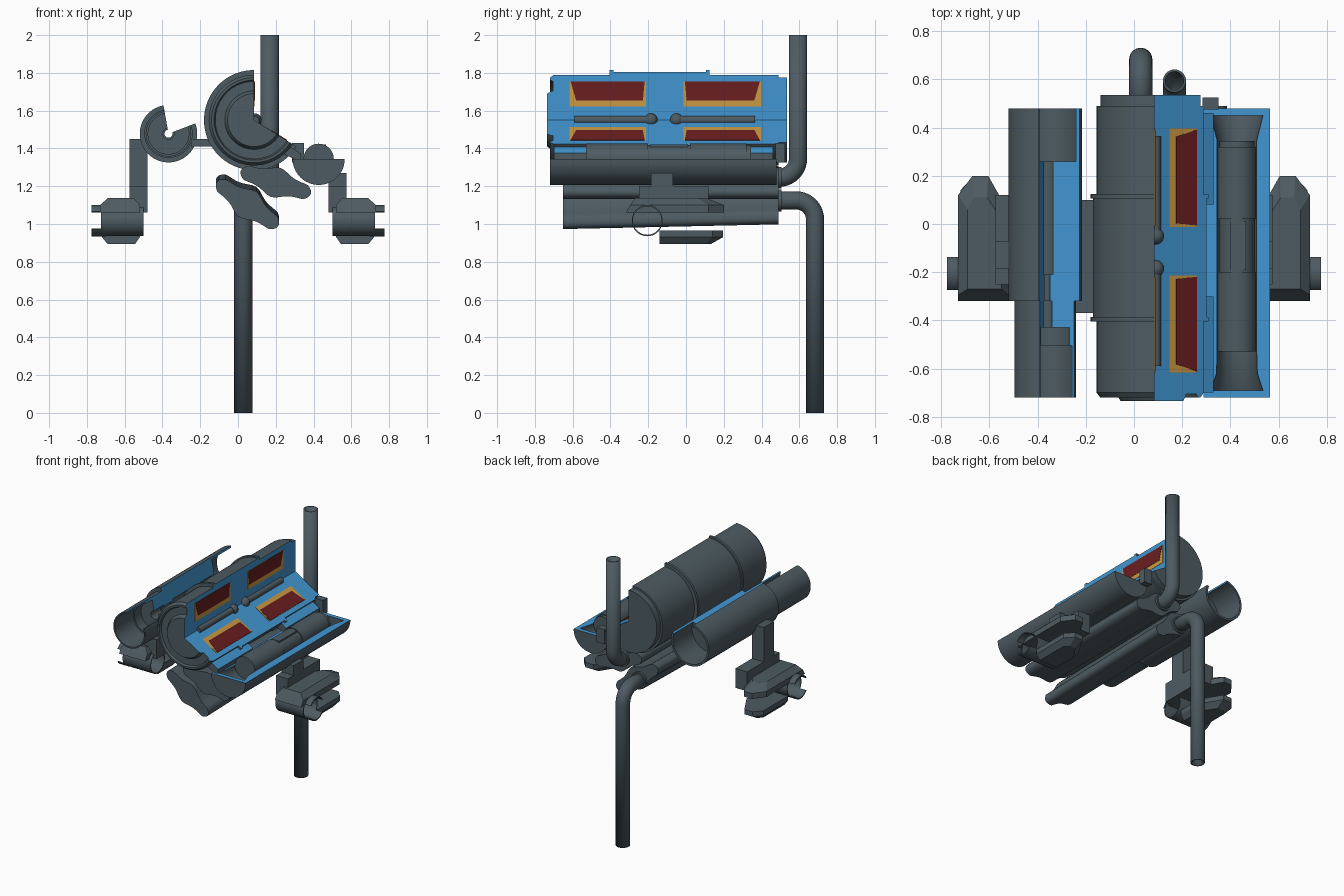
import bpy, bmesh, math
from math import sin, cos, pi, radians

if "Cube" in bpy.data.objects:
    bpy.data.objects.remove(bpy.data.objects["Cube"])


def material(name, rgb):
    m = bpy.data.materials.new(name)
    m.diffuse_color = (*rgb, 1)
    m.use_nodes = True
    m.node_tree.nodes["Principled BSDF"].inputs["Base Color"].default_value = m.diffuse_color
    return m


GREY = material("dark_grey_metal", (.075, .105, .122))
BLUE = material("blue_cut_face", (.054, .305, .645))
RED = material("dark_red_coil", (.145, .013, .014))
GOLD = material("gold_liner", (.60, .32, .055))


def finish(name, bm, mats=(GREY,), angle=35):
    bmesh.ops.remove_doubles(bm, verts=bm.verts, dist=1e-5)
    bmesh.ops.recalc_face_normals(bm, faces=bm.faces)
    me = bpy.data.meshes.new(name)
    bm.to_mesh(me)
    bm.free()
    for m in mats:
        me.materials.append(m)
    me.polygons.foreach_set("use_smooth", [True] * len(me.polygons))
    me.set_sharp_from_angle(angle=radians(angle))
    ob = bpy.data.objects.new(name, me)
    bpy.context.collection.objects.link(ob)
    return ob


def skin(bm, rings, closed_path=False, caps=True, mat=0):
    """Bridge closed rings of points, optionally capping both ends."""
    rs = [[bm.verts.new(p) for p in r] for r in rings]
    n = len(rs[0])
    pairs = list(zip(rs, rs[1:])) + ([(rs[-1], rs[0])] if closed_path else [])
    for a, b in pairs:
        for i in range(n):
            j = (i + 1) % n
            bm.faces.new((a[i], a[j], b[j], b[i]))
    if caps and not closed_path:
        for r in (rs[0], rs[-1]):
            bm.faces.new(r).material_index = mat


def revolve(name, outline, cu, cz, a0=0, a1=360, axis='y', s=1, steps=64):
    """Turn a closed (along, radius) outline; partial turns get blue caps."""
    full = abs(a1 - a0) >= 360
    n = max(6, int(steps * abs(a1 - a0) / 360))
    rings = []
    for k in range(n if full else n + 1):
        a = radians(a0 + (a1 - a0) * k / n)
        ring = []
        for t, r in outline:
            u, z = cu + r * cos(a), cz + r * sin(a)
            ring.append((u, t, z) if axis == 'y' else (s * t, u, z))
        rings.append(ring)
    bm = bmesh.new()
    skin(bm, rings, full, True, 1 if axis == 'y' else 0)
    return finish(name, bm, (GREY, BLUE))


def box(name, x, y, z, mat=GREY):
    bm = bmesh.new()
    skin(bm, [[(x[0], y[0], h), (x[1], y[0], h), (x[1], y[1], h), (x[0], y[1], h)] for h in z])
    return finish(name, bm, (mat,))


def loft(name, layers, s=1):
    """Stack (z, [(x, y)...]) outlines."""
    bm = bmesh.new()
    skin(bm, [[(s * x, y, z) for x, y in pts] for z, pts in layers])
    return finish(name, bm, angle=20)


# main cylinder with a wedge cut away
MX, MZ, CUTS = .085, 1.55, ((90, -1), (-32, 1))
revolve("main_cylinder", [
    (-.735, 0), (-.735, .14), (-.72, .15), (-.705, .155), (-.705, .205), (-.72, .212),
    (-.72, .225), (-.70, .24), (-.405, .24), (-.405, .265), (-.385, .265), (-.385, .255),
    (.105, .255), (.105, .265), (.125, .265), (.125, .24), (.49, .24), (.49, .225),
    (.535, .225), (.535, 0)], MX, MZ, 90, 328, steps=96)


# coil sections shown as thin plates on both cut faces
def plate(name, pts, angle, side, thick, mat):
    a = radians(angle)
    nx, nz = -sin(a) * side, cos(a) * side
    bm = bmesh.new()
    skin(bm, [[(MX + r * cos(a) + nx * d, y, MZ + r * sin(a) + nz * d) for y, r in pts]
              for d in (-.002, thick)])
    finish(name, bm, (mat,))


for ang, side in CUTS:
    for y0, y1, d0, d1 in ((-.617, -.213, .035, .015), (-.012, .397, .015, .035)):
        plate("coil_liner", [(y0, .073), (y1, .073), (y1, .205), (y0, .205)],
              ang, side, .002, GOLD)
        plate("coil_winding", [(y0 + d0, .105), (y1 - d1, .105), (y1 - .006, .205),
                               (y0 + .006, .205)], ang, side, .004, RED)

# pistons on the axis of the main cylinder
for n, (tip, end) in enumerate(((-.215, -.59), (-.02, .365))):
    d = 1 if end < tip else -1
    rod = [(end, 0), (end, .022)]
    ball = [(tip - d * .035 * cos(t * pi / 8) + d * .03, .036 * sin(t * pi / 8)) for t in range(2, 9)]
    revolve("piston_rod", rod + [(ball[0][0], .022)] + ball, MX + .004, MZ, steps=32)

# left cylinder: stepped bore, wedge cut away
revolve("left_cylinder", [
    (-.72, .128), (-.32, .128), (-.32, .152), (.48, .152), (.48, .137), (.26, .137),
    (.26, .034), (-.21, .034), (-.21, .021), (-.32, .021), (-.32, .03), (-.43, .03),
    (-.43, .108), (-.505, .108), (-.505, .118), (-.72, .118)], -.368, 1.478, 100, 381)

# right trough: lower half of a flared cylinder, with its core
RX, RZ = .427, 1.345
revolve("right_trough", [
    (-.72, 0), (-.72, .138), (.48, .138), (.48, 0), (.45, 0), (.45, .108), (.345, .082),
    (-.53, .082), (-.62, .085), (-.69, .108), (-.69, 0)], RX, RZ, 180, 360)
revolve("right_core", [
    (-.53, 0), (-.53, .08), (-.2, .08), (-.2, .074), (.02, .074), (.02, .08), (.32, .08),
    (.32, .073), (.345, .073), (.345, 0)], RX, RZ)
box("core_window", (.40, .465), (-.19, .01), (RZ + .06, RZ + .075))

# links between main cylinder, trough and left cylinder
for y in ((-.70, -.30), (.08, .46)):
    bm = bmesh.new()
    skin(bm, [[(.24, t, 1.435), (.33, t, 1.375), (.33, t, 1.33), (.24, t, 1.37)] for t in y])
    bm.faces.ensure_lookup_table()
    finish("trough_link", bm, (GREY, BLUE))
    me = bpy.context.collection.objects[-1].data
    for p in me.polygons:
        p.material_index = 1 if p.normal.z > .5 else 0
box("rear_link_plate", (.285, .35), (.475, .525), (1.325, 1.43))
box("left_link", (-.25, -.14), (-.37, .10), (1.41, 1.45))


# lobed exhaust ducts under the body
def duct(name, cx, cz, length, deg, rise):
    a, rings = radians(deg), []
    for y, dz in ((-.65, 0), (.49, rise)):
        ring = []
        for k in range(56):
            t = 2 * pi * k / 56
            u = length * cos(t)
            v = (.043 + .038 * math.exp(-(u / .065) ** 2)) * sin(t) / max(.55, abs(sin(t))) ** .9
            ring.append((cx + u * cos(a) - v * sin(a), y, cz + dz + u * sin(a) + v * cos(a)))
        rings.append(ring)
    bm = bmesh.new()
    skin(bm, rings)
    finish(name, bm, angle=40)


duct("lower_duct", .05, 1.105, .20, -36, .025)
duct("upper_duct", .20, 1.22, .195, -18, 0)


# bent pipes leaving the back of the ducts
def pipe(name, x, z, y_end, z_end, r=.048, bend=.10):
    d = 1 if z_end > z else -1
    path = [(.44, z, 0)]
    for k in range(11):
        t = pi / 2 * k / 10
        path.append((y_end - bend + bend * sin(t), z + d * bend * (1 - cos(t)), d * t))
    path.append((y_end, z_end, d * pi / 2))
    rings = [[(x + r * cos(q), y - sin(t) * r * sin(q), h + cos(t) * r * sin(q))
              for q in (2 * pi * i / 32 for i in range(32))] for y, h, t in path]
    bm = bmesh.new()
    skin(bm, rings, caps=False)
    ob = finish(name, bm)
    mod = ob.modifiers.new("wall", 'SOLIDIFY')
    mod.thickness, mod.offset = .01, -1
    revolve(name + "_collar", [(.45, 0), (.45, .058), (.505, .058), (.505, 0)], x, z, steps=32)


pipe("lower_pipe", .028, 1.125, .683, 0)
pipe("upper_pipe", .168, 1.245, .593, 2)

# mirrored clamps on arms
for s, side, top in ((-1, "left", 1.45), (1, "right", 1.27)):
    xs = sorted((s * .48, s * .575))
    box(side + "_arm", xs, (-.185, -.07), (1.10, top))
    box(side + "_arm_foot", xs, (-.25, .12), (1.06, 1.20))
    base = [(.605, .2), (.67, .2), (.73, .12), (.73, -.32), (.52, -.32), (.52, .05)]
    mid = [(x, max(y, -.295)) for x, y in base]
    crown = [(.61, .11), (.665, .11), (.69, .06), (.69, -.27), (.55, -.27), (.55, .02)]
    loft(side + "_clamp_top", [(1.06, base), (1.10, mid), (1.137, crown)], s)
    jaw = [(.605, .195), (.67, .195), (.72, .14), (.72, -.14), (.52, -.14), (.52, .05)]
    low = [(.61, .13), (.66, .13), (.69, .10), (.69, -.14), (.545, -.14), (.545, .03)]
    loft(side + "_clamp_jaw", [(.965, jaw), (.93, jaw), (.893, low)], s)
    revolve(side + "_clamp_tube", [(.50, .082), (.725, .082), (.725, .076), (.50, .076)],
            -.205, 1.018, axis='x', s=s, steps=40)
    for a in (90, 270):
        revolve(side + "_clamp_lip", [(.70, .083), (.775, .083), (.775, .075), (.70, .075)],
                -.205, 1.018, a - 55, a + 55, axis='x', s=s, steps=40)
